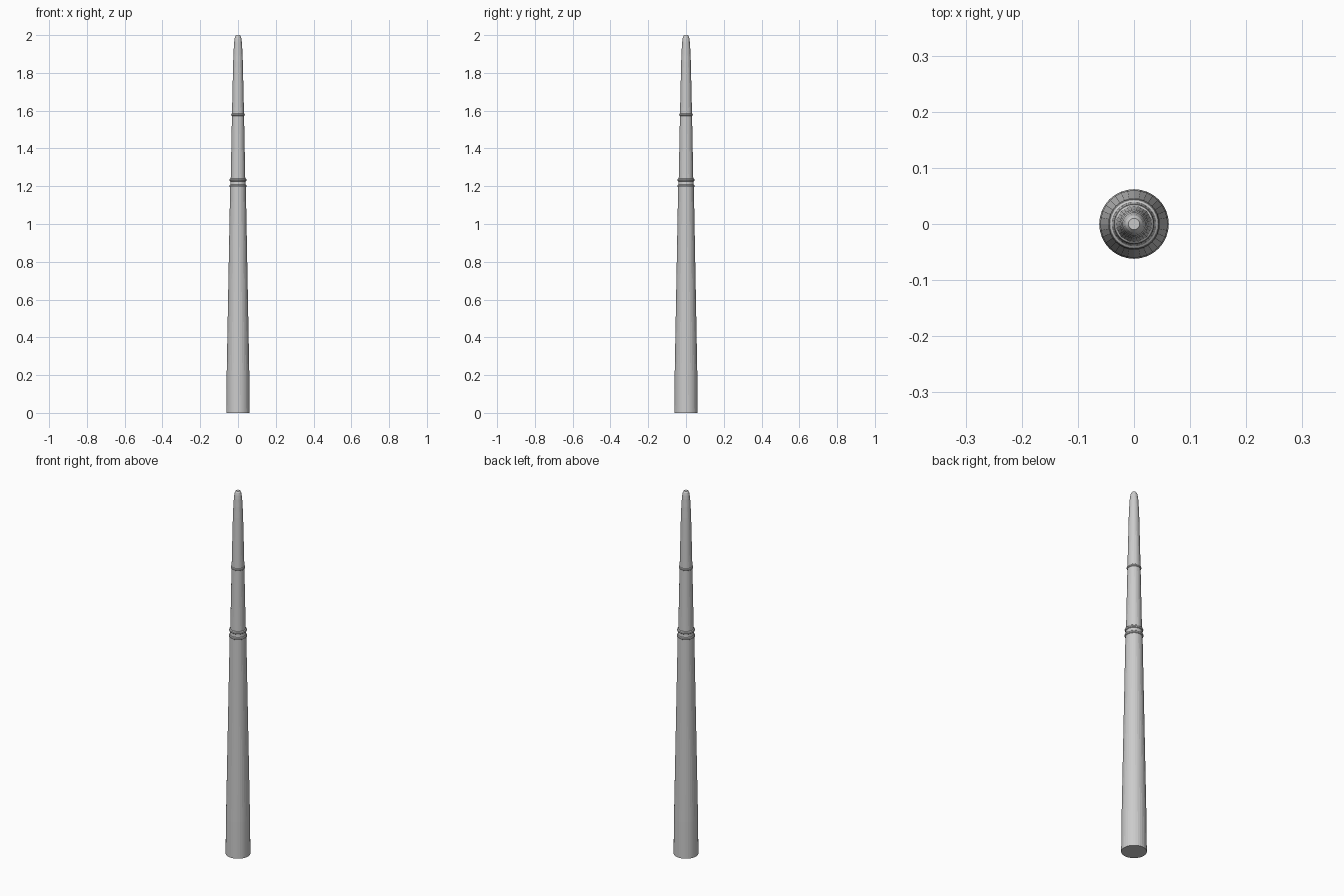
import bpy, bmesh, math

if "Cube" in bpy.data.objects:
    bpy.data.objects.remove(bpy.data.objects["Cube"])

SIDES = 32


def lathe(name, profile, closed=False):
    """Revolve (radius, z) points round the z axis."""
    bm = bmesh.new()
    rings = []
    for r, z in profile:
        rings.append([bm.verts.new((r * math.cos(2 * math.pi * i / SIDES),
                                    r * math.sin(2 * math.pi * i / SIDES), z))
                      for i in range(SIDES)])
    pairs = list(zip(rings, rings[1:]))
    if closed:
        pairs.append((rings[-1], rings[0]))
    else:
        bm.faces.new(rings[0][::-1])
        bm.faces.new(rings[-1])
    for a, b in pairs:
        for i in range(SIDES):
            j = (i + 1) % SIDES
            bm.faces.new((a[i], a[j], b[j], b[i]))
    bmesh.ops.recalc_face_normals(bm, faces=bm.faces)
    mesh = bpy.data.meshes.new(name)
    bm.to_mesh(mesh)
    bm.free()
    obj = bpy.data.objects.new(name, mesh)
    bpy.context.collection.objects.link(obj)
    return obj


def band(name, radius, z, thickness):
    """Rounded ring around the pole."""
    steps = 10
    return lathe(name, [(radius + thickness * math.cos(2 * math.pi * k / steps),
                         z + thickness * math.sin(2 * math.pi * k / steps))
                        for k in range(steps)], closed=True)


# Tapered pole with rounded tip
lathe("pole", [(0.062, 0), (0.060, 0.2), (0.0415, 1.2), (0.0385, 1.24),
               (0.032, 1.575), (0.0255, 1.86), (0.023, 1.92),
               (0.0205, 1.96), (0.018, 1.98), (0.015, 1.993), (0.010, 2.0)])

# Raised bands
band("lower_band", 0.037, 1.202, 0.009)
band("middle_band", 0.036, 1.233, 0.009)
band("upper_band", 0.028, 1.578, 0.008)
